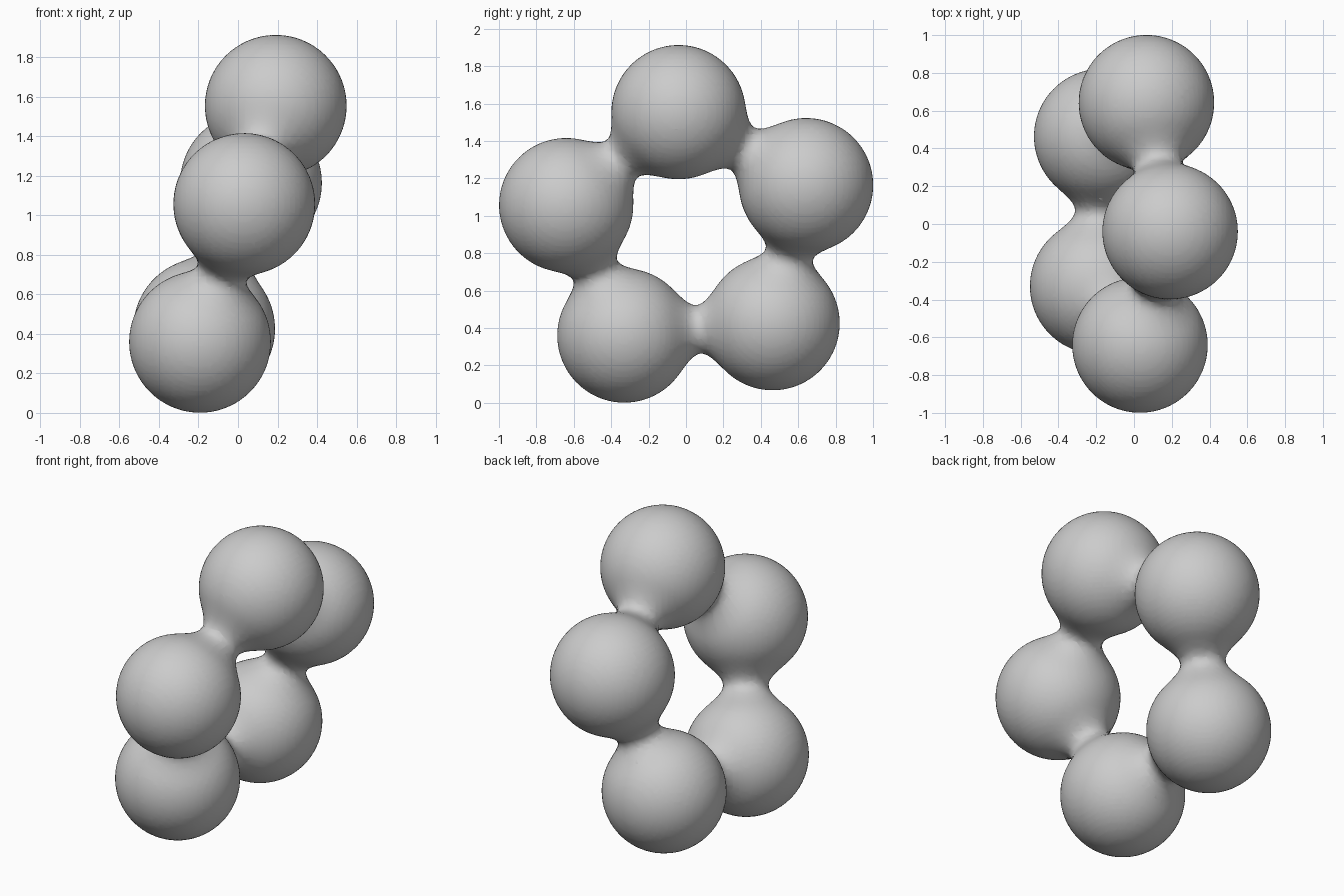
import bpy
from math import sin, cos, radians

if "Cube" in bpy.data.objects:
    bpy.data.objects.remove(bpy.data.objects["Cube"])

RING_RADIUS = 0.677          # circle through the five bead centres
TILT = radians(17.8)         # ring leans towards +x at the top
CENTRE = (-0.015, 0.019, 0.912)

# Five soft balls that melt into each other through thin necks
ball_data = bpy.data.metaballs.new("bead_ring")
ball_data.resolution = ball_data.render_resolution = 0.025
ball_data.threshold = 0.52
source = bpy.data.objects.new("bead_ring", ball_data)
bpy.context.collection.objects.link(source)

for i in range(5):
    a = radians(95 + 72 * i)
    along, up = RING_RADIUS * cos(a), RING_RADIUS * sin(a)
    bead = ball_data.elements.new(type='BALL')
    bead.radius = 0.596
    bead.stiffness = 2.0
    bead.co = (CENTRE[0] + up * sin(TILT),
               CENTRE[1] + along,
               CENTRE[2] + up * cos(TILT))

# Turn the blended surface into a smooth mesh
bpy.context.view_layer.update()
bpy.ops.object.select_all(action='DESELECT')
source.select_set(True)
bpy.context.view_layer.objects.active = source
bpy.ops.object.convert(target='MESH')
ring = bpy.context.view_layer.objects.active
ring.name = "bead_ring"
bpy.ops.object.shade_smooth()
